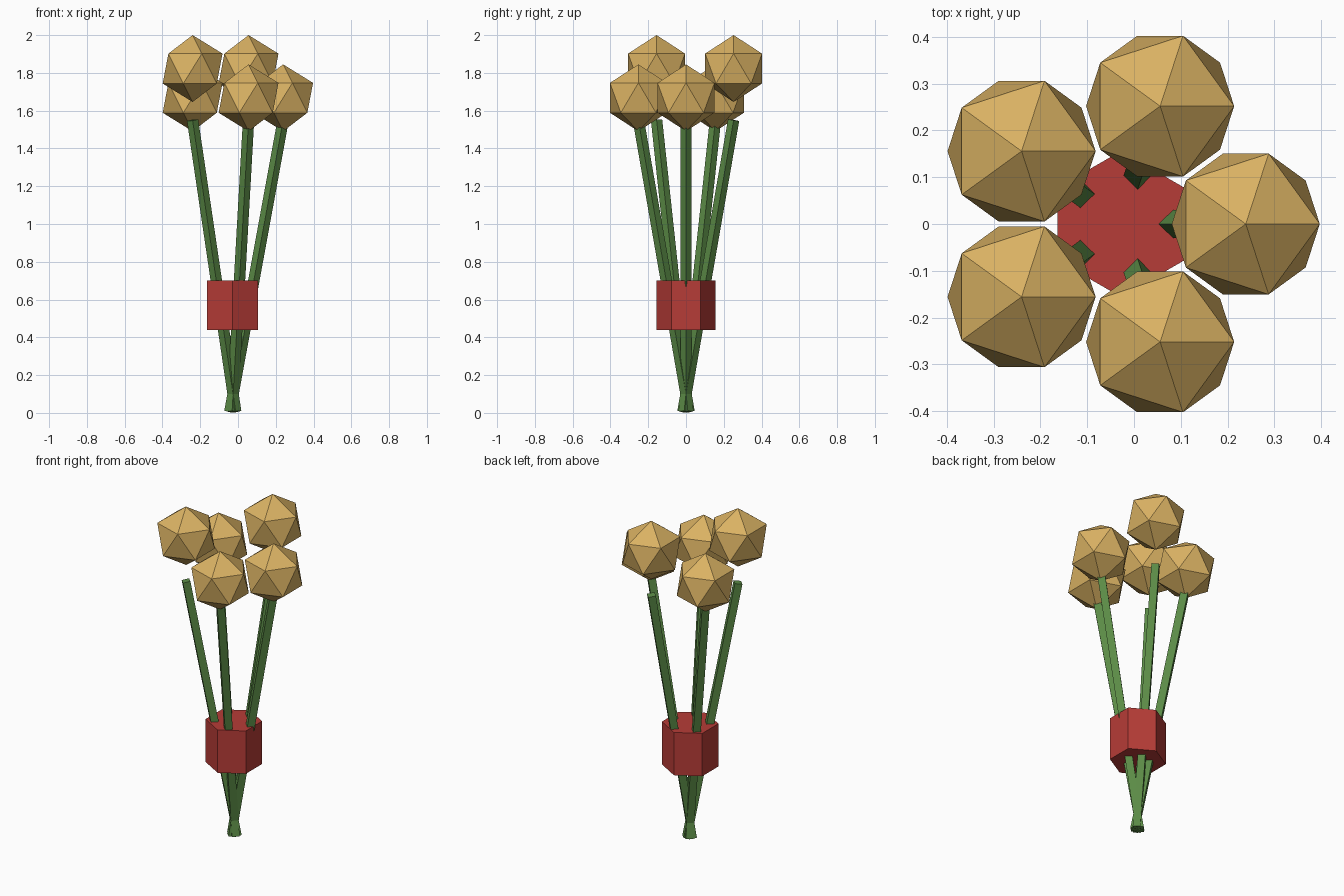
import bpy, math
from mathutils import Vector

if "Cube" in bpy.data.objects:
    bpy.data.objects.remove(bpy.data.objects["Cube"])

CX = -0.026      # axis of the bunch
RING = 0.265     # spread of the flower heads
CROSS_Z = 0.10   # height where the stems cross
SLOPE = RING / (1.55 - CROSS_Z)


def material(name, color):
    m = bpy.data.materials.new(name)
    m.diffuse_color = (*color, 1)
    m.use_nodes = True
    m.node_tree.nodes["Principled BSDF"].inputs["Base Color"].default_value = m.diffuse_color
    return m


gold = material("golden_yellow", (0.70, 0.445, 0.125))
green = material("stem_green", (0.105, 0.26, 0.062))
red = material("wrap_red", (0.47, 0.045, 0.038))


def finish(name, mat):
    ob = bpy.context.object
    ob.name = name
    ob.data.materials.append(mat)
    return ob


# Five stems with faceted flower heads, fanned around the axis
head_z = [1.668, 1.823, 1.668, 1.823, 1.668]
for i in range(5):
    a = math.radians(72 * i)
    out = Vector((math.cos(a), math.sin(a), 0))

    def stem_point(z):
        return Vector((CX, 0, z)) + out * (z - CROSS_Z) * SLOPE

    # Four-sided stem, corners on the x and y axes, tilted outwards
    lo, hi = stem_point(0.006), stem_point(1.55)
    axis = hi - lo
    bpy.ops.mesh.primitive_cylinder_add(vertices=4, radius=0.03, depth=axis.length,
                                        location=(lo + hi) / 2)
    stem = finish(f"stem_{i + 1}", green)
    stem.rotation_mode = 'QUATERNION'
    stem.rotation_quaternion = Vector((0, 0, 1)).rotation_difference(axis)

    # Icosahedral flower head, alternating in height
    bpy.ops.mesh.primitive_ico_sphere_add(
        subdivisions=1, radius=0.177,
        location=(CX + out.x * RING, out.y * RING, head_z[i]))
    finish(f"flower_head_{i + 1}", gold)
    # head order around the ring: low, high, low, high, low

# Hexagonal wrap holding the stems, corners facing front and back
bpy.ops.mesh.primitive_cylinder_add(vertices=6, radius=0.156, depth=0.26,
                                    location=(CX - 0.002, 0, 0.57))
finish("wrap", red)
